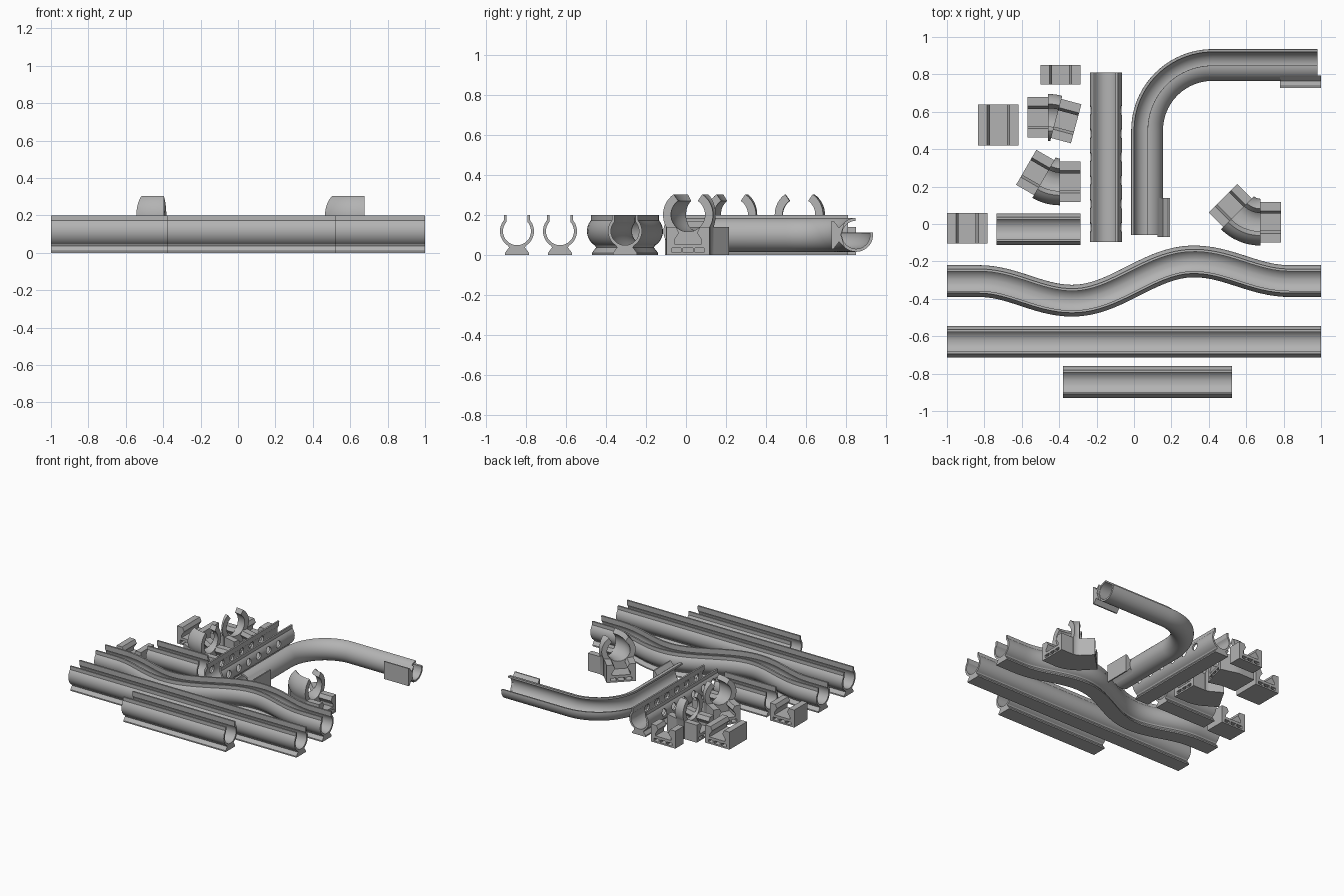
import bpy, bmesh
from math import sin, cos, pi, radians, atan2

if "Cube" in bpy.data.objects:
    bpy.data.objects.remove(bpy.data.objects["Cube"])

grey = bpy.data.materials.new("plain grey")
grey.use_nodes = True
grey.diffuse_color = (0.45, 0.45, 0.45, 1)
grey.node_tree.nodes["Principled BSDF"].inputs["Base Color"].default_value = (0.45, 0.45, 0.45, 1)


def sweep(bm, profile, path):
    """Sweep a closed (side, height) profile along (x, y, heading) stations."""
    rings = []
    for x, y, h in path:
        rings.append([bm.verts.new((x - u * sin(h), y + u * cos(h), z)) for u, z in profile])
    n = len(profile)
    for a, b in zip(rings, rings[1:]):
        for i in range(n):
            j = (i + 1) % n
            bm.faces.new((a[i], a[j], b[j], b[i]))
    bm.faces.new(rings[0])
    bm.faces.new(rings[-1][::-1])


def shade(ob):
    bpy.ops.object.select_all(action='DESELECT')
    ob.select_set(True)
    bpy.context.view_layer.objects.active = ob
    bpy.ops.object.shade_smooth_by_angle(angle=radians(25))


def make(name, sweeps):
    bm = bmesh.new()
    for profile, path in sweeps:
        sweep(bm, profile, path)
    bmesh.ops.recalc_face_normals(bm, faces=bm.faces)
    me = bpy.data.meshes.new(name)
    bm.to_mesh(me)
    bm.free()
    me.materials.append(grey)
    ob = bpy.data.objects.new(name, me)
    bpy.context.collection.objects.link(ob)
    shade(ob)
    return ob


def arc(r, zc, start, end, n):
    """Arc points, angle in degrees from the side axis."""
    angles = [radians(start + (end - start) * i / n) for i in range(n + 1)]
    return [(r * cos(a), zc + r * sin(a)) for a in angles]


def mirrored(half):
    return half + [(-u, z) for u, z in reversed(half)]


def box(u0, u1, z0, z1):
    return [(u0, z0), (u1, z0), (u1, z1), (u0, z1)]


def line(x, y, h, length):
    return [(x, y, h), (x + length * cos(h), y + length * sin(h), h)]


# Rail section: open tube with upright lips and a flared foot
rail = mirrored([(0.06, 0), (0.06, 0.01), (0.04, 0.036)] + arc(0.085, 0.118, -58, 40, 14)
                + [(0.065, 0.2), (0.052, 0.2)] + arc(0.07, 0.118, 40, -90, 16)[:-1])

# Straight and wavy rails
make("short_rail", [(rail, line(-0.38, -0.845, 0, 0.905))])
make("long_rail", [(rail, line(-1, -0.63, 0, 2))])
make("small_rail", [(rail, line(-0.735, -0.028, 0, 0.45))])

knots = [(-1, -0.305), (-0.83, -0.305), (-0.33, -0.41), (0.32, -0.2), (0.83, -0.305), (1, -0.305)]


def wave(x):
    for (x0, y0), (x1, y1) in zip(knots, knots[1:]):
        if x <= x1:
            return y0 + (y1 - y0) * (1 - cos(pi * max(x - x0, 0) / (x1 - x0))) / 2
    return knots[-1][1]


e = 0.001
wave_path = [(x, wave(x), atan2(wave(x + e) - wave(x - e), 2 * e))
             for x in (-1 + i / 30 for i in range(61))]
make("wavy_rail", [(rail, wave_path)])

# Rail with a row of round holes through both walls
holed = make("holed_rail", [(rail, line(-0.15, -0.095, pi / 2, 0.905))])
bm = bmesh.new()
for i in range(7):
    ring = bmesh.ops.create_cone(bm, cap_ends=True, segments=20, radius1=0.028, radius2=0.028, depth=0.3)
    for v in ring["verts"]:
        x, y, z = v.co
        v.co = (z - 0.15, y + 0.3575 + (i - 3) * 0.125, x + 0.125)
bmesh.ops.recalc_face_normals(bm, faces=bm.faces)
me = bpy.data.meshes.new("hole_cutter")
bm.to_mesh(me)
bm.free()
cutter = bpy.data.objects.new("hole_cutter", me)
bpy.context.collection.objects.link(cutter)
cutter.hide_render = True
mod = holed.modifiers.new("holes", 'BOOLEAN')
mod.operation = 'DIFFERENCE'
mod.solver = 'EXACT'
mod.object = cutter
bpy.context.view_layer.objects.active = holed
bpy.ops.object.modifier_apply(modifier=mod.name)
bpy.data.objects.remove(cutter)
shade(holed)

# Curved channel, open upward and outward, with sideways feet at both ends
channel = arc(0.085, 0.1, 92, 368, 36) + arc(0.07, 0.1, 368, 92, 36)
bend = [(0.07, -0.06, pi / 2)]
for i in range(25):
    a = pi / 2 * i / 24
    bend.append((0.42 - 0.35 * cos(a), 0.5 + 0.35 * sin(a), pi / 2 - a))
bend.append((0.98, 0.85, 0))
side_foot = [(-0.122, 0.03), (-0.122, 0.17), (-0.112, 0.17), (-0.085, 0.135), (-0.055, 0.165),
             (-0.076, 0.1), (-0.055, 0.035), (-0.085, 0.065), (-0.112, 0.03)]
make("curved_rail", [(channel, bend)])
make("curve_foot_start", [(side_foot, line(0.07, -0.07, pi / 2, 0.21))])
make("curve_foot_end", [(side_foot, line(0.78, 0.85, 0, 0.22))])

# Foot-holding block: dovetail slot above, three square channels below
W = 0.108
slot = mirrored([(W, 0.034), (W, 0.14), (0.06, 0.14), (0.045, 0.11), (0.068, 0.075), (0.068, 0.055)])
ribs = [box(-W, -0.08, 0.012, 0.034), box(-0.036, -0.024, 0.012, 0.034),
        box(0.024, 0.036, 0.012, 0.034), box(0.08, W, 0.012, 0.034)]
block = [slot, box(-W, W, 0, 0.012)] + ribs


def block_sweeps(path):
    return [(p, path) for p in block]


for name, x, y, length in (("large_bracket", -0.725, 0.42, 0.22),
                           ("medium_bracket", -0.892, -0.105, 0.165),
                           ("small_bracket", -0.393, 0.745, 0.105)):
    make(name, block_sweeps(line(x, y, pi / 2, length)))

# Angled connectors: two blocks joined by a bent clip
clip = mirrored([(0.11, 0)] + arc(0.125, 0.2, -28, 55, 12) + arc(0.085, 0.2, 55, -90, 18)[:-1])


def connector(name, x, y, h, turn):
    r, steps = 0.172, 8
    px, py = x + r * sin(h), y - r * cos(h)
    path = []
    for i in range(steps + 1):
        k = h - turn * i / steps
        path.append((px - r * sin(k), py + r * cos(k), k))
    make(name + "_clip", [(clip, path)])
    make(name + "_near_block", block_sweeps(line(x - 0.11 * cos(h), y - 0.11 * sin(h), h, 0.11)))
    make(name + "_far_block", block_sweeps(line(*path[-1], 0.11)))


connector("wide_connector", 0.675, 0.01, pi, radians(45))
connector("middle_connector", -0.395, 0.225, pi, radians(30))
connector("narrow_connector", -0.46, 0.57, 0, radians(15))
